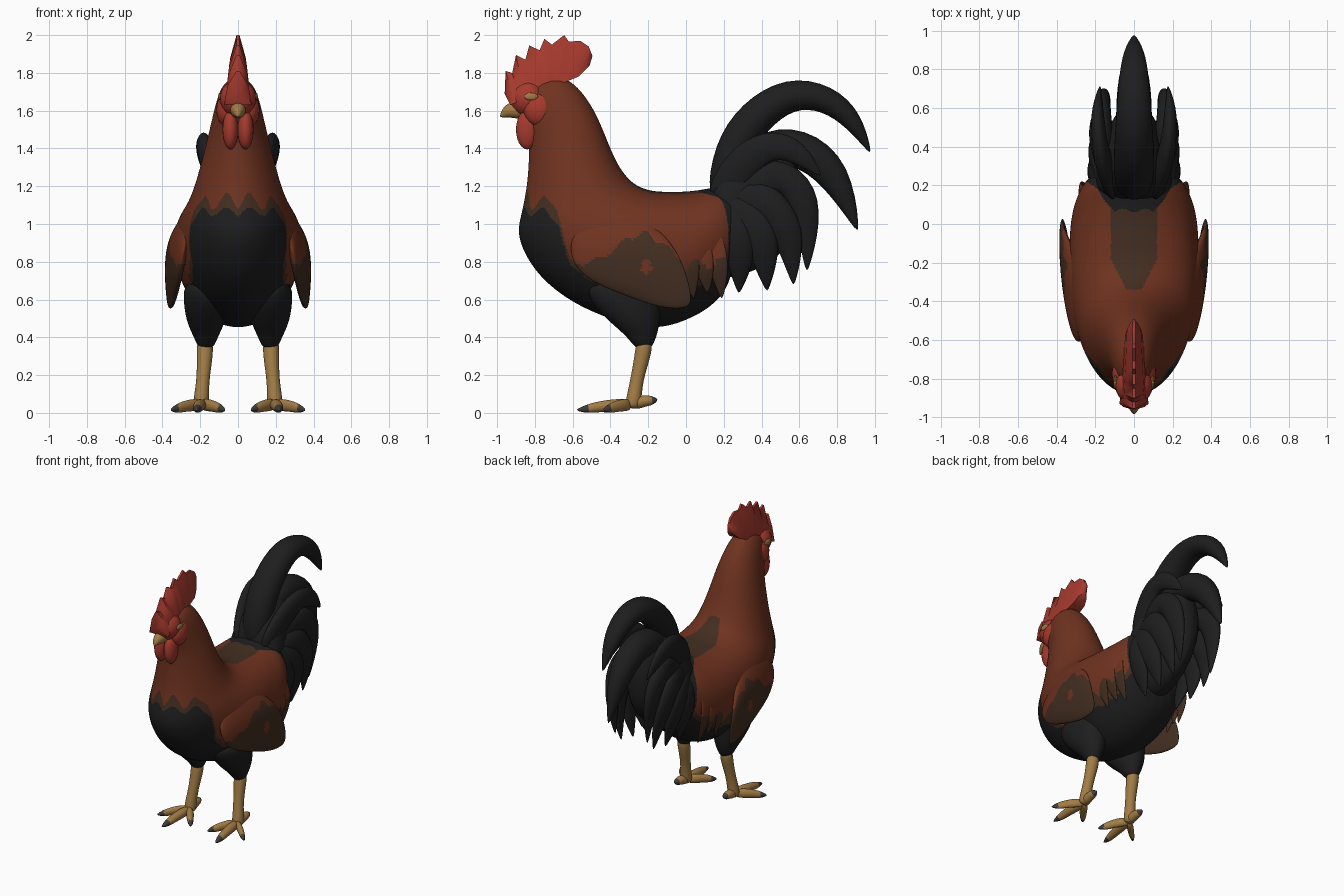
import bpy, bmesh
from math import sin, cos, pi, radians
from mathutils import Vector, Matrix

cube = bpy.data.objects.get("Cube")
if cube:
    bpy.data.objects.remove(cube)


def material(name, r, g, b):
    m = bpy.data.materials.new(name)
    m.use_nodes = True
    m.diffuse_color = (r, g, b, 1)
    bsdf = m.node_tree.nodes["Principled BSDF"]
    bsdf.inputs["Base Color"].default_value = (r, g, b, 1)
    bsdf.inputs["Roughness"].default_value = 0.8
    return m


BLACK = material("black feather", .013, .013, .014)
RUST = material("rust feather", .16, .033, .014)
BROWN = material("dark brown feather", .056, .027, .015)
RED = material("red skin", .38, .042, .027)
OCHRE = material("ochre horn", .36, .2, .06)
GREY = material("dark claw", .05, .045, .04)
X = Vector((1, 0, 0))


def finish(name, bm, mats, rule=None, level=0, mirror=False):
    """Bake modifiers into a mesh, then colour its faces by rule."""
    bmesh.ops.recalc_face_normals(bm, faces=bm.faces)
    me = bpy.data.meshes.new(name)
    bm.to_mesh(me)
    bm.free()
    ob = bpy.data.objects.new(name, me)
    bpy.context.collection.objects.link(ob)
    if level:
        ob.modifiers.new("Smooth", "SUBSURF").levels = level
    if mirror:
        ob.modifiers.new("Mirror", "MIRROR").use_mirror_merge = False
    dg = bpy.context.evaluated_depsgraph_get()
    me = bpy.data.meshes.new_from_object(ob.evaluated_get(dg))
    ob.modifiers.clear()
    ob.data = me
    me.materials.clear()
    for m in mats:
        me.materials.append(m)
    if rule:
        for p in me.polygons:
            p.material_index = rule(abs(p.center.x), p.center.y, p.center.z)
    me.shade_smooth()
    me.set_sharp_from_angle(angle=radians(50))
    return ob


def loft(name, rings, mats, **opts):
    bm = bmesh.new()
    loops = [[bm.verts.new(p) for p in ring] for ring in rings]
    n = len(loops[0])
    for a, b in zip(loops, loops[1:]):
        for i in range(n):
            bm.faces.new((a[i], a[(i + 1) % n], b[(i + 1) % n], b[i]))
    bm.faces.new(loops[0])
    bm.faces.new(loops[-1])
    return finish(name, bm, mats, **opts)


def oval(centre, u, v, n=16, taper=0):
    """Ring of points, narrower towards -u when tapered."""
    k = 3 / (2 + cos(2 * pi / n))      # offsets the shrinkage of subdivision
    ring = []
    for i in range(n):
        c, s = cos(2 * pi * i / n), sin(2 * pi * i / n)
        ring.append(Vector(centre) + k * (u * c + v * s * (1 + taper * c)))
    return ring


def section(lower, upper, half):
    """Oval between two side-outline points (y, z)."""
    a, b = Vector((0, *lower)), Vector((0, *upper))
    return oval((a + b) / 2, (b - a) / 2, X * half, taper=.1)


def blade(name, path, widths, thick, mats, **opts):
    """Tapered feather or toe swept along a path."""
    pts = [Vector(p) for p in path]
    rings = []
    for i, p in enumerate(pts):
        t = pts[min(i + 1, len(pts) - 1)] - pts[max(i - 1, 0)]
        side = t.cross(X).normalized()
        w = max(widths[i], .004)
        rings.append(oval(p, side * w, X * max(w * thick, .003), 8))
    return loft(name, rings, mats, level=2, **opts)


def blob(name, centre, radii, mat, mirror=False):
    bm = bmesh.new()
    bmesh.ops.create_uvsphere(bm, u_segments=20, v_segments=12, radius=1,
                              matrix=Matrix.Translation(centre) @ Matrix.Diagonal((*radii, 1)))
    return finish(name, bm, [mat], mirror=mirror)


def step(points, v):
    """Piecewise linear lookup."""
    for (a, fa), (b, fb) in zip(points, points[1:]):
        if v < b:
            return fa + (fb - fa) * max(0, (v - a) / (b - a))
    return points[-1][1]


# Body and neck in one skin
def body_rule(x, y, z):
    wob = .035 * sin(x * 45 - .9) + .012 * sin(y * 60 + x * 20)
    edge = step([(-.75, 1.12), (-.67, 1.05), (-.61, .84), (-.4, .7), (.1, .74), (.22, .86)], y)
    if y > .225 or (z > 1 and y > .07 + max(0, x - .1) * 1.1 + wob * .3):
        return 0
    if z > 1.08 and y > -.34 and x < min(.12, .04 + (y + .34) * .5):
        return 2
    if z > edge + wob:
        return 1
    return 2 if z > edge + wob * .6 - .055 else 0


BODY = [((-.86, 1.70), (-.73, 1.78), .05), ((-.88, 1.61), (-.61, 1.775), .10),
        ((-.83, 1.48), (-.49, 1.62), .135), ((-.83, 1.35), (-.425, 1.46), .17),
        ((-.84, 1.2), (-.36, 1.30), .21), ((-.87, 1.05), (-.275, 1.2), .25),
        ((-.9, .94), (-.17, 1.17), .285), ((-.815, .765), (-.08, 1.17), .32),
        ((-.68, .635), (0, 1.17), .335), ((-.5, .53), (.08, 1.18), .335),
        ((-.2, .43), (.13, 1.19), .33), ((0, .485), (.18, 1.2), .31),
        ((.15, .57), (.24, 1.2), .265), ((.25, .7), (.31, 1.15), .2)]
loft("body", [section(*s) for s in BODY], [BLACK, RUST, BROWN], rule=body_rule, level=4)


# Folded wings: z, front y, back y, centre x, half thickness
def wing_rule(x, y, z):
    edge = step([(-.62, .77), (-.45, .82), (-.3, .93), (-.2, .95), (0, .8)], y)
    spot = ((y + .21) / .028) ** 2 + ((z - .77) / .04) ** 2 < 1 + .4 * sin(z * 150)
    return 0 if z > edge + .015 * sin(y * 50) or spot else 1


WING = [(1.1, -.47, -.32, .21, .04), (1.0, -.57, -.17, .275, .05),
        (.9, -.615, -.08, .316, .05), (.8, -.605, -.02, .333, .042),
        (.7, -.52, .01, .343, .03), (.62, -.32, .03, .35, .022),
        (.55, -.12, .02, .358, .01)]
loft("wings", [oval((x, (f + b) / 2, z), Vector((.06 * (b - f), (b - f) / 2, 0)), X * t)
               for z, f, b, x, t in WING], [RUST, BROWN], rule=wing_rule, level=3, mirror=True)

# Ragged saddle feathers behind the wings
for i in range(3):
    y = -.03 + .075 * i
    x = .325 - .014 * i
    blade("saddle_feathers", [(x - .05, y, 1), (x - .015, y + .04, .84), (x - .03, y + .06, .73),
                              (x - .07, y + .07, .6 + .03 * (i % 2))],
          [.05, .06, .045, 0], .22, [RUST, BROWN], mirror=True,
          rule=lambda x, y, z: int(z < .8 + .03 * sin(y * 40)))

# Tail core, sickles and hanging side feathers
CORE = [((.13, .7), (.1, 1.19), .2), ((.28, .72), (.22, 1.42), .2),
        ((.48, .8), (.43, 1.46), .15), ((.63, 1.0), (.6, 1.38), .08)]
loft("tail_core", [section(*s) for s in CORE], [BLACK], level=2)
blade("top_sickle", [(0, .18, 1.1), (0, .24, 1.39), (0, .36, 1.57), (0, .55, 1.7),
                     (0, .75, 1.67), (0, .89, 1.55), (0, .98, 1.37)],
      [.08, .1, .1, .088, .075, .055, 0], 1.05, [BLACK])
blade("lower_sickle", [(0, .15, 1.15), (0, .4, 1.4), (0, .6, 1.42), (0, .8, 1.27),
                       (0, .915, .95)], [.09, .11, .11, .095, 0], .85, [BLACK])
SIDE = {
    "upper_side_feathers": ([(.1, .15, 1.1), (.16, .32, 1.36), (.185, .47, 1.43),
                             (.19, .6, 1.38), (.175, .72, 1.25)], [.09, .1, .08, .065, 0]),
    "outer_side_feathers": ([(.1, .2, 1.05), (.16, .45, 1.3), (.17, .6, 1.2),
                             (.155, .65, 1.0), (.13, .64, .74)], [.08, .11, .1, .07, 0]),
    "middle_side_feathers": ([(.12, .18, 1.05), (.18, .4, 1.17), (.19, .52, 1.02),
                              (.165, .56, .86), (.13, .57, .67)], [.08, .11, .095, .065, 0]),
    "inner_side_feathers": ([(.14, .16, 1.1), (.19, .33, 1.05), (.195, .41, .92),
                             (.17, .42, .79), (.13, .43, .64)], [.08, .1, .09, .065, 0]),
    "root_side_feathers": ([(.17, .19, 1.1), (.21, .27, .98), (.2, .29, .86),
                            (.17, .285, .76), (.13, .28, .63)], [.06, .08, .075, .06, 0]),
}
for name, (path, widths) in SIDE.items():
    blade(name, path, widths, .48, [BLACK], mirror=True)

# Thighs: z, centre y, half length, half width
THIGH = [(.72, -.34, .22, .12), (.57, -.315, .18, .118), (.47, -.265, .125, .098),
         (.4, -.232, .075, .062), (.335, -.225, .04, .038)]
loft("thighs", [oval((.17, y, z), Vector((0, a, 0)), X * b) for z, y, a, b in THIGH],
     [BLACK], level=2, mirror=True)

# Shanks and toes
blade("shanks", [(.175, -.215, .4), (.175, -.23, .3), (.185, -.26, .18), (.195, -.275, .08),
                 (.195, -.285, .02)], [.045, .042, .033, .04, .04], 1, [OCHRE], mirror=True)
ANKLE = Vector((.195, -.285, .045))
TOES = {"front_toes": (.22, -.58, .015), "inner_toes": (.07, -.46, .015),
        "outer_toes": (.355, -.44, .015), "back_toes": (.2, -.15, .07)}
for name, tip in TOES.items():
    tip = Vector(tip)
    span = (tip - ANKLE).length
    mid = ANKLE.lerp(tip, .5) + Vector((0, 0, .008))
    blade(name, [ANKLE, mid, ANKLE.lerp(tip, .8), tip], [.036, .03, .025, .004], 1,
          [OCHRE, GREY], mirror=True, rule=lambda x, y, z:
          int((Vector((x, y, z)) - ANKLE).length > span * .8))

# Toothed comb
COMB = [(-.96, 1.69), (-.955, 1.81), (-.92, 1.8), (-.9, 1.895), (-.85, 1.87), (-.83, 1.945),
        (-.775, 1.92), (-.75, 1.98), (-.71, 1.95), (-.645, 2.0), (-.62, 1.965),
        (-.56, 1.97), (-.515, 1.94), (-.495, 1.89), (-.51, 1.84)]
rings = []
for i, (y, z) in enumerate(COMB):
    f = i / (len(COMB) - 1)
    base = Vector((0, -.93 + .36 * f, 1.63 + .15 * f))
    top = Vector((0, y, z))
    mid = base.lerp(top, .55)
    w = .075 - .03 * f
    rings.append([base - X * w, mid - X * w * .75, top - X * .008,
                  top + X * .008, mid + X * w * .75, base + X * w])
loft("comb", rings, [RED])

# Face, wattles, eyes and beak
blob("face", (0, -.835, 1.665), (.097, .1, .1), RED)
blob("cheeks", (.06, -.775, 1.605), (.055, .085, .09), RED, mirror=True)
blob("wattles", (.04, -.84, 1.5), (.042, .06, .105), RED, mirror=True)
blob("eyes", (.096, -.82, 1.675), (.009, .036, .02), OCHRE, mirror=True)
blade("beak", [(0, -.85, 1.605), (0, -.92, 1.605), (0, -.955, 1.592), (0, -.985, 1.567)],
      [.05, .045, .03, .004], .9, [OCHRE])
